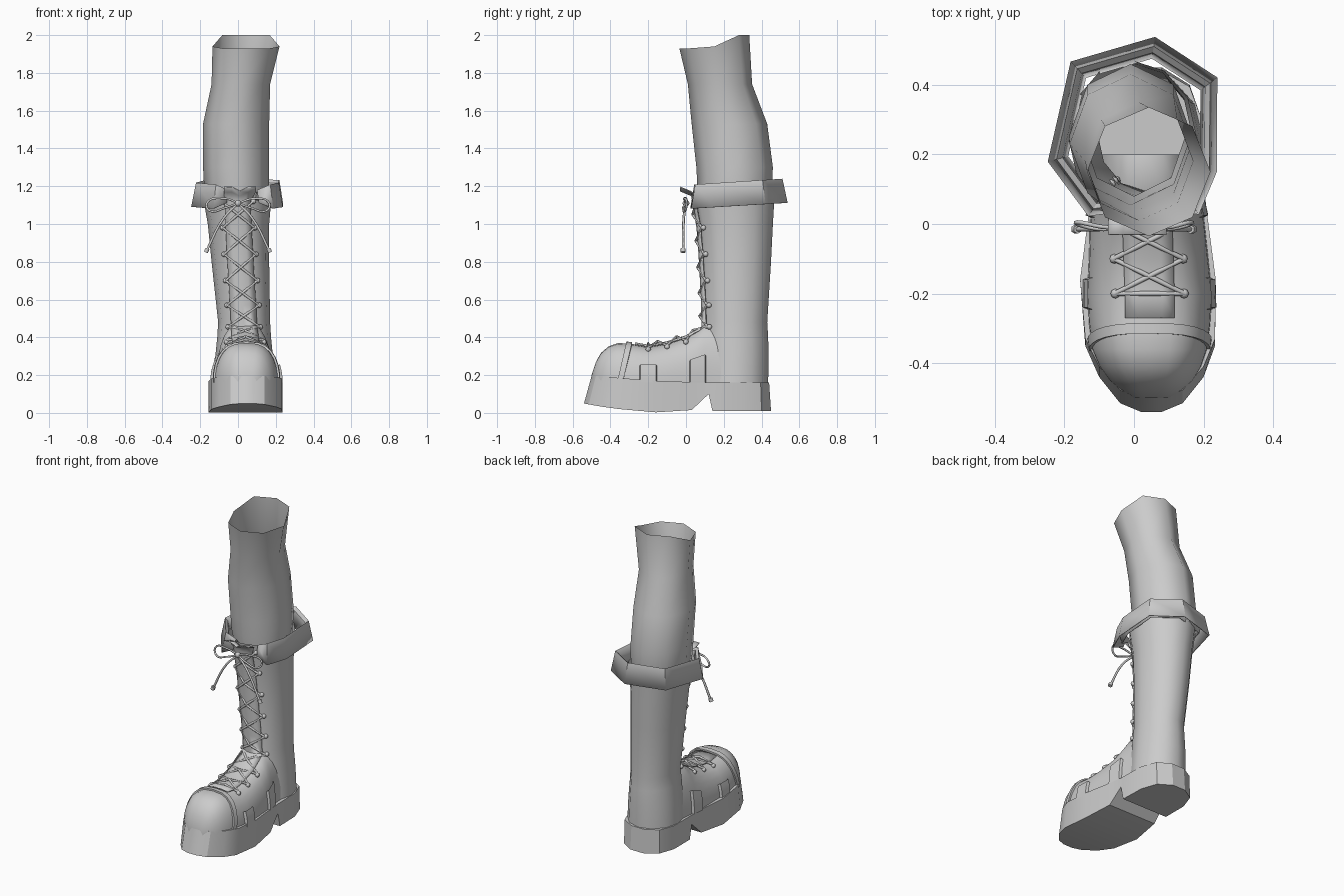
import bpy, bmesh, math
from mathutils import Vector, Matrix

if "Cube" in bpy.data.objects:
    bpy.data.objects.remove(bpy.data.objects["Cube"])

grey = bpy.data.materials.new("plain_grey")
grey.use_nodes = True
grey.diffuse_color = (0.6, 0.6, 0.6, 1)
grey.node_tree.nodes["Principled BSDF"].inputs["Base Color"].default_value = (0.6, 0.6, 0.6, 1)


def finish(name, bm, angle=40, thickness=0):
    bmesh.ops.recalc_face_normals(bm, faces=bm.faces)
    mesh = bpy.data.meshes.new(name)
    bm.to_mesh(mesh)
    bm.free()
    mesh.polygons.foreach_set("use_smooth", [True] * len(mesh.polygons))
    mesh.set_sharp_from_angle(angle=math.radians(angle))
    mesh.materials.append(grey)
    obj = bpy.data.objects.new(name, mesh)
    bpy.context.collection.objects.link(obj)
    if thickness:
        mod = obj.modifiers.new("thickness", "SOLIDIFY")
        mod.thickness = thickness
        mod.offset = 0
    return obj


def loft(name, rows, closed=False, caps=False, **kw):
    """Skin a list of equally long point rows."""
    bm = bmesh.new()
    rows = [[bm.verts.new(p) for p in row] for row in rows]
    n = len(rows[0])
    for a, b in zip(rows, rows[1:]):
        for i in range(n if closed else n - 1):
            j = (i + 1) % n
            bm.faces.new((a[i], a[j], b[j], b[i]))
    if caps:
        bm.faces.new(rows[0])
        bm.faces.new(rows[-1])
    return finish(name, bm, **kw)


def lookup(table, t):
    """Linear interpolation in a table keyed by its first column."""
    t = min(max(t, table[0][0]), table[-1][0])
    for a, b in zip(table, table[1:]):
        if t <= b[0]:
            f = (t - a[0]) / (b[0] - a[0])
            return [u + (v - u) * f for u, v in zip(a[1:], b[1:])]


def ring(z, xl, xr, yf, yb, sides):
    angles = [2 * math.pi * i / sides - math.pi / 2 for i in range(sides)]
    return [Vector(((xl + xr) / 2 + (xr - xl) / 2 * math.cos(a),
                    (yf + yb) / 2 + (yb - yf) / 2 * math.sin(a), z)) for a in angles]


# Leg: z, left x, right x, front y, back y
LEG = [(1.05, -.15, .15, .08, .44), (1.2, -.18, .165, .06, .455), (1.3, -.185, .165, .055, .46),
       (1.53, -.185, .165, .03, .43), (1.74, -.14, .17, .01, .35), (1.93, -.135, .22, -.035, .335)]
leg_rows = [ring(*r, 8) for r in LEG]
for p in leg_rows[-1]:
    p.z += .07 * min(max((p.y - .13) / .14, 0), 1)
loft("leg", leg_rows, closed=True, angle=70)

# Boot shaft
SHAFT = [(.16, -.125, .195, .08, .435), (.3, -.12, .185, .085, .437), (.4, -.11, .175, .085, .435),
         (.48, -.105, .17, .095, .43), (.8, -.14, .165, .08, .45), (1.0, -.16, .165, .065, .46),
         (1.17, -.19, .18, .035, .47)]
loft("boot_shaft", [ring(*r, 12) for r in SHAFT], closed=True, angle=70)

# Foot upper: y, centre x, half width, top z
FOOT = [(-.5, .05, .05, .2), (-.477, .05, .09, .27), (-.45, .05, .12, .318), (-.41, .047, .147, .352),
        (-.36, .045, .166, .37), (-.29, .045, .175, .366), (-.2, .045, .18, .35), (-.1, .042, .172, .368),
        (0, .038, .165, .4), (.06, .036, .158, .44), (.1, .034, .15, .475), (.2, .034, .14, .46)]


def foot_point(y, a, off=0):
    cx, w, top = lookup(FOOT, y)
    c = math.cos(a)
    return Vector((cx + (w + off) * math.copysign(abs(c) ** .7, c), y,
                   .16 + (top - .16 + off) * math.sin(a)))


def arch(y, off=0, slant=0, start=0, end=180, steps=14):
    row = []
    for i in range(steps + 1):
        a = math.radians(start + (end - start) * i / steps)
        row.append(foot_point(y - slant * (1 - math.sin(a)), a, off))
    return row


loft("foot_upper", [arch(s[0]) for s in FOOT], caps=True, angle=50)

# Toe cap seam band
loft("toe_cap_band", [arch(-.315, -.005, .05), arch(-.315, .01, .05),
                      arch(-.285, .01, .05), arch(-.285, -.005, .05)])

# Side tabs rising out of the sole
for side, (s, e) in {"left": (0, 27), "right": (180, 153)}.items():
    for place, lo, hi in (("front", -.25, -.15), ("rear", .015, .11)):
        outline = [(lo, -.01), (lo + .01, .014), (hi - .01, .014), (hi, -.01)]
        loft(f"{side}_{place}_tab", [arch(y, o, 0, s, e, 4) for y, o in outline], caps=True)

# Sole: y, left x, right x, top z, bottom z, backward lean of the top edge
SOLE = [(-.54, .02, .08, .195, .05, .04), (-.515, -.04, .14, .195, .045, .038),
        (-.44, -.1, .2, .19, .032, .03), (-.35, -.14, .233, .183, .02, .02),
        (-.16, -.155, .235, .17, .003, 0), (.03, -.13, .21, .163, .015, 0),
        (.12, -.125, .2, .16, .1, 0), (.14, -.125, .2, .16, .01, 0), (.3, -.125, .195, .16, .01, 0),
        (.4, -.09, .16, .16, .01, -.005), (.45, -.01, .08, .16, .01, -.01)]
loft("sole", [[(xl, y, zb), (xr, y, zb), (xr, y + lean, zt), (xl, y + lean, zt)]
              for y, xl, xr, zt, zb, lean in SOLE], closed=True, caps=True, angle=28)

# Folded cuff, open at the front
CUFF = [(-.06, .035), (-.13, .025), (-.245, .18), (-.18, .465), (.06, .535),
        (.237, .42), (.235, .15), (.185, .03), (.11, .035)]
centre = Vector((.02, .25, 0))


def cuff_row(scale, low):
    row = []
    for i, (x, y) in enumerate(CUFF):
        p = centre + (Vector((x, y, 0)) - centre) * scale
        tip = .03 if i in (0, len(CUFF) - 1) else 0
        p.z = low + .06 * y - (tip if low > 1.15 else -tip)
        row.append(p)
    return row


loft("cuff", [cuff_row(1, 1.08), cuff_row(.91, 1.205), cuff_row(.86, 1.19), cuff_row(.8, 1.1)],
     angle=30, thickness=.006)


# Points on the front of the boot, used by tongue and lacing
def surface(level, dx, off):
    kind, t = level
    if kind == "foot":
        w = lookup(FOOT, t)[1]
        c = math.copysign(min(abs(dx) / w, 1) ** (1 / .7), dx)
        return foot_point(t, math.acos(c), off)
    xl, xr, yf, yb = lookup(SHAFT, t)
    drop = 1 - math.sqrt(1 - (2 * dx / (xr - xl)) ** 2)
    return Vector(((xl + xr) / 2 + dx, yf + (yb - yf) / 2 * drop - off, t))


LEVELS = [("foot", y) for y in (-.2, -.1, 0)] + [("shaft", z) for z in (.455, .57, .7, .84, .98, 1.12)]

# Tongue with its top folding forward
tongue = [[surface(lv, dx, .008) for dx in (.068, .034, 0, -.034, -.068)]
          for lv in [("foot", -.27)] + LEVELS]
for y, z in ((.03, 1.17), (-.03, 1.195)):
    tongue.append([(.01 + k * .042, y, z - (.02 if k == 0 else 0)) for k in (2, 1, 0, -1, -2)])
loft("tongue", tongue, angle=60, thickness=.006)

# Eyelets
bm = bmesh.new()
for level in LEVELS:
    for s in (-1, 1):
        p = surface(level, s * (.097 if level[0] == "foot" else .085), .003)
        bmesh.ops.create_uvsphere(bm, u_segments=8, v_segments=6, radius=.014,
                                  matrix=Matrix.Translation(p))
finish("eyelets", bm, 60)


# Laces
def cord(name, paths, radius=.007, kind="POLY"):
    curve = bpy.data.curves.new(name, "CURVE")
    curve.dimensions = "3D"
    curve.bevel_depth = radius
    curve.bevel_resolution = 1
    curve.use_fill_caps = True
    for path in paths:
        spline = curve.splines.new(kind)
        if kind == "BEZIER":
            spline.bezier_points.add(len(path) - 1)
            for bp, p in zip(spline.bezier_points, path):
                bp.co = p
                bp.handle_left_type = bp.handle_right_type = "AUTO"
            spline.resolution_u = 5
        else:
            spline.points.add(len(path) - 1)
            for sp, p in zip(spline.points, path):
                sp.co = (*p, 1)
    curve.materials.append(grey)
    obj = bpy.data.objects.new(name, curve)
    bpy.context.collection.objects.link(obj)


def pin(level, s):
    return surface(level, s * (.095 if level[0] == "foot" else .083), .01)


crossings = [[pin(LEVELS[0], -1), surface(LEVELS[0], 0, .018), pin(LEVELS[0], 1)]]
for a, b in zip(LEVELS, LEVELS[1:]):
    mid = (surface(a, 0, .02) + surface(b, 0, .02)) / 2
    crossings += [[pin(a, s), mid, pin(b, -s)] for s in (-1, 1)]
cord("crossed_laces", crossings)

# Bow: knot, loops and hanging ends with tips
knot = Vector((0, 0, 1.11))
bm = bmesh.new()
bmesh.ops.create_uvsphere(bm, u_segments=8, v_segments=6, radius=.018, matrix=Matrix.Translation(knot))
finish("bow_knot", bm, 60)
cord("bow_loops", [[knot, (s * .08 + .01, -.01, 1.135), (s * .165, .005, 1.11),
                    (s * .15, -.005, 1.07), (s * .07, -.015, 1.085), knot] for s in (-1, 1)], .006, "BEZIER")
ends = [Vector((s * .17, -.015, .85)) for s in (-1, 1)]
cord("bow_ends", [[knot, Vector((e.x * .45, -.012, 1.03)), e] for e in ends], .007, "BEZIER")
cord("lace_tips", [[e + Vector((-.05 * e.x, 0, .02)), e] for e in ends], .013)
